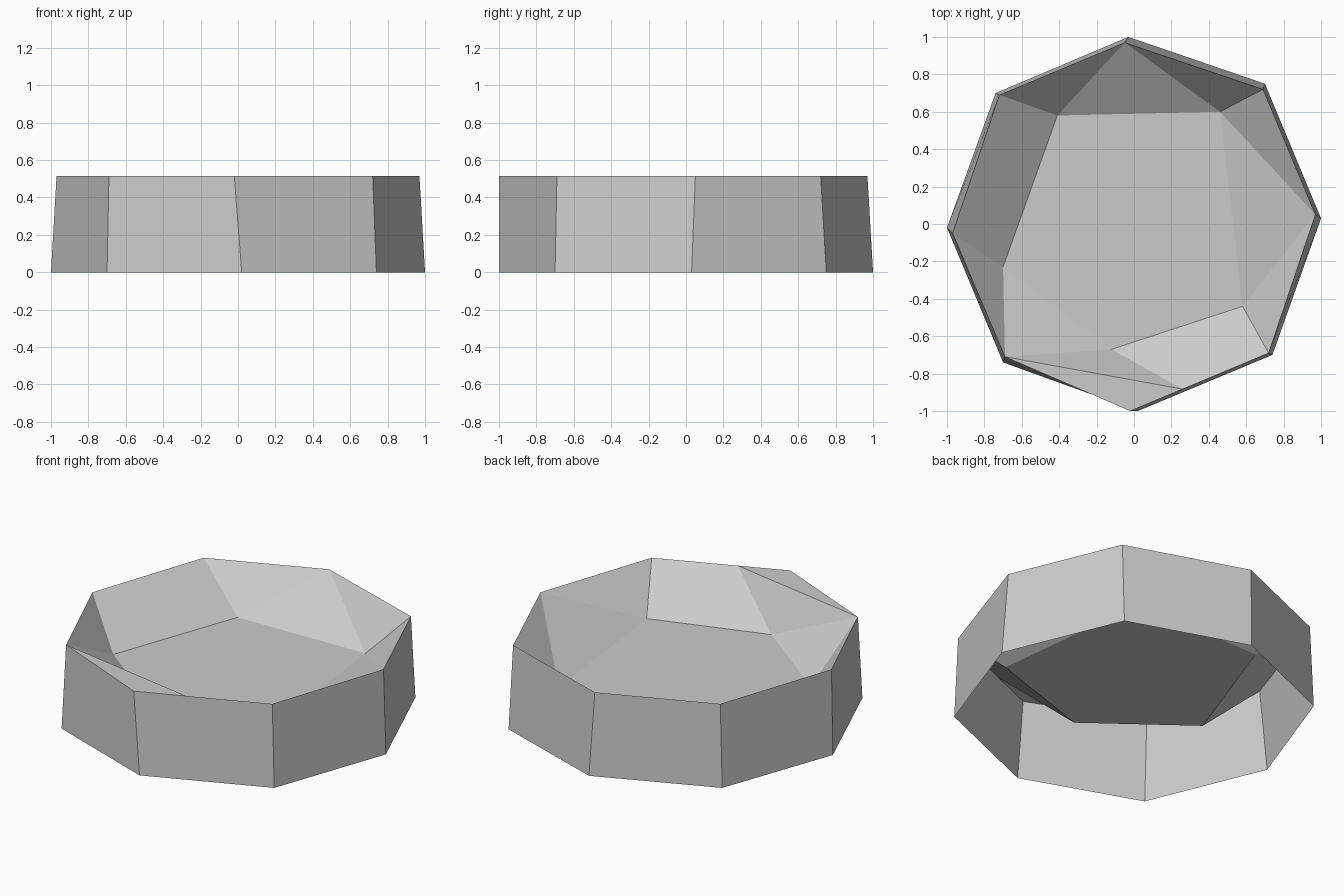
import bpy, bmesh
from mathutils import Vector

if "Cube" in bpy.data.objects:
    bpy.data.objects.remove(bpy.data.objects["Cube"])

RIM_Z, FLOOR_Z = 0.515, 0.268

# Outlines, clockwise from the back
base = [(-0.03, 1.0), (0.70, 0.75), (1.0, 0.03), (0.74, -0.70),
        (0.02, -1.0), (-0.70, -0.74), (-1.0, -0.02), (-0.74, 0.70)]
rim = [(-0.05, 0.97), (0.69, 0.72), (0.97, 0.05), (0.72, -0.69),
       (-0.02, -1.0), (-0.69, -0.71), (-0.97, -0.05), (-0.72, 0.69)]
floor = [(-0.41, 0.58), (0.46, 0.60), (0.58, -0.44), (-0.12, -0.67), (-0.70, -0.23)]

stone = bpy.data.materials.new("grey stone")
stone.diffuse_color = (0.6, 0.6, 0.6, 1)
stone.use_nodes = True
stone.node_tree.nodes["Principled BSDF"].inputs["Base Color"].default_value = stone.diffuse_color

bm = bmesh.new()


def ring(points, z):
    return [bm.verts.new((x, y, z)) for x, y in points]


def face(verts, outward=False):
    """Add a face pointing away from the axis, or upward."""
    f = bm.faces.new(verts)
    f.normal_update()
    c = f.calc_center_median()
    toward = Vector((c.x, c.y, 0)) if outward else Vector((0, 0, 1))
    if f.normal.dot(toward) < 0:
        f.normal_flip()


B, R, F = ring(base, 0), ring(rim, RIM_Z), ring(floor, FLOOR_Z)
# Extra point on the front right rim edge, where the ledge ends
P = bm.verts.new(R[4].co.lerp(R[3].co, 0.378))

# Outer wall
for i in range(8):
    j = (i + 1) % 8
    top = [R[j], P, R[i]] if i == 3 else [R[j], R[i]]
    face([B[i], B[j]] + top, outward=True)

# Basin floor, sloping inner sides and front ledge
face(F)
for f in ([R[0], F[0], F[1]], [R[0], R[1], F[1]], [R[1], R[2], F[1]],
          [R[2], F[1], F[2]], [R[2], R[3], F[2]], [R[3], F[2], F[3], P],
          [P, F[3], R[5]], [R[5], F[3], F[4]], [R[5], R[6], F[4]],
          [R[6], R[7], F[0], F[4]], [R[7], R[0], F[0]],
          [R[5], R[4], P]):
    face(f)

mesh = bpy.data.meshes.new("stone_basin")
bm.to_mesh(mesh)
bm.free()
mesh.materials.append(stone)
basin = bpy.data.objects.new("stone_basin", mesh)
bpy.context.collection.objects.link(basin)
